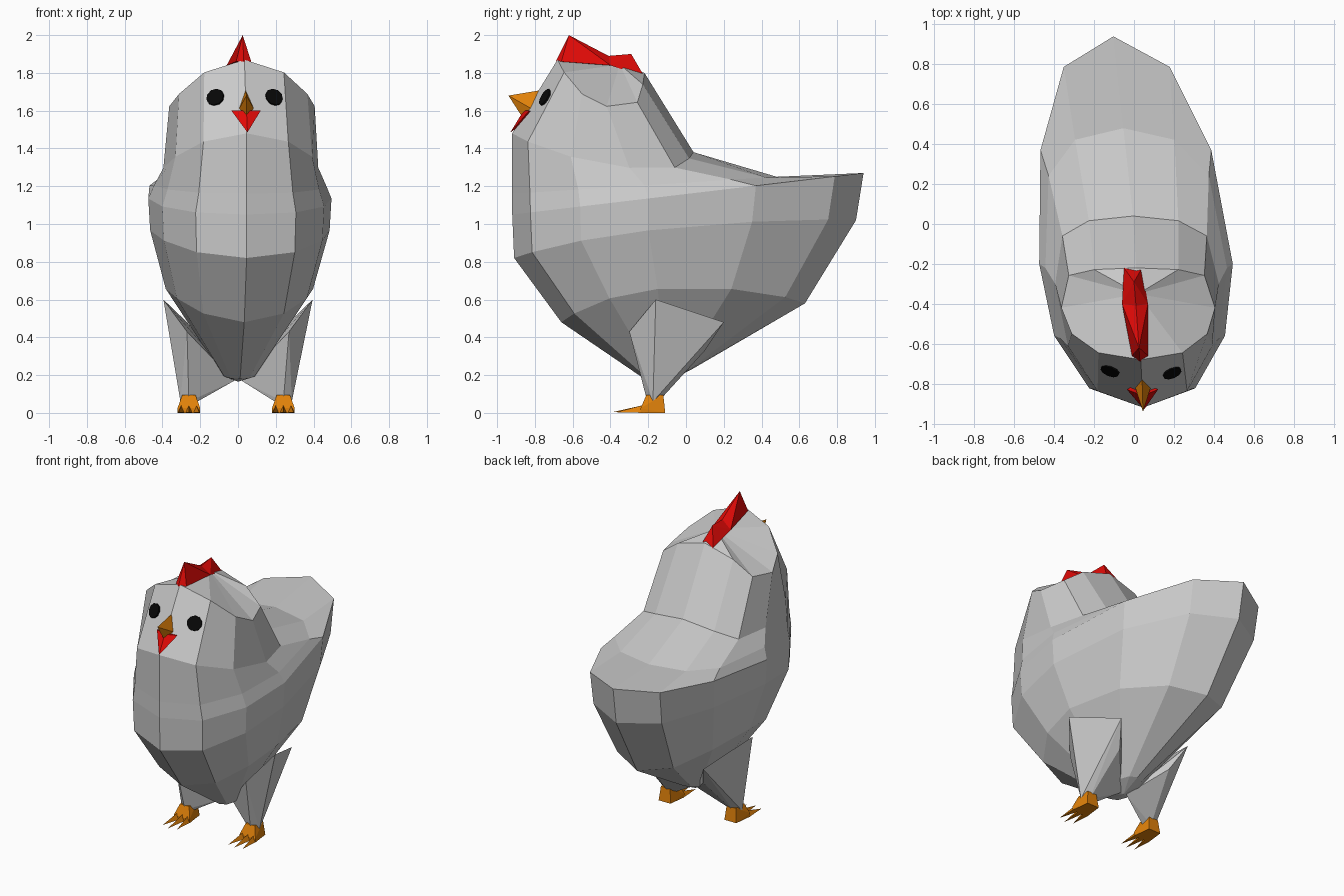
import bpy, bmesh
from math import sin, cos, pi, copysign
from mathutils import Vector
from mathutils.bvhtree import BVHTree

if "Cube" in bpy.data.objects:
    bpy.data.objects.remove(bpy.data.objects["Cube"])


def material(name, rgb):
    m = bpy.data.materials.new(name)
    m.diffuse_color = (*rgb, 1)
    m.use_nodes = True
    m.node_tree.nodes["Principled BSDF"].inputs["Base Color"].default_value = m.diffuse_color
    return m


ORANGE = material("orange", (0.75, 0.22, 0.003))
RED = material("red", (0.75, 0.003, 0.002))
BLACK = material("black", (0.002, 0.002, 0.002))


def finish(bm, name, mat=None):
    bmesh.ops.recalc_face_normals(bm, faces=bm.faces)
    me = bpy.data.meshes.new(name)
    bm.to_mesh(me)
    bm.free()
    ob = bpy.data.objects.new(name, me)
    bpy.context.collection.objects.link(ob)
    if mat:
        me.materials.append(mat)
    return ob


def hull(bm, points):
    verts = [bm.verts.new(p) for p in points]
    res = bmesh.ops.convex_hull(bm, input=verts)
    unused = {g for g in res["geom_interior"] + res["geom_unused"]
              if isinstance(g, bmesh.types.BMVert)}
    bmesh.ops.delete(bm, geom=list(unused), context='VERTS')


def hull_object(name, groups, mat=None):
    bm = bmesh.new()
    for g in groups:
        hull(bm, g)
    return finish(bm, name, mat)


# Body: twelve-sided rings from the belly up to the crown
# y front, y widest, y back, half width, z front, z back, back exponent, arch
RINGS = [
    (-0.22, -0.10, 0.03, 0.09, 0.18, 0.23, 1.0, 0.0),
    (-0.66, -0.15, 0.63, 0.39, 0.48, 0.58, 1.0, -0.9),
    (-0.91, -0.20, 0.90, 0.475, 0.82, 1.02, 1.0, -0.3),
    (-0.92, -0.20, 0.94, 0.485, 1.05, 1.27, 1.0, 0.0),
    (-0.92, -0.22, 0.48, 0.455, 1.16, 1.25, 0.6, 0.0),
    (-0.92, -0.30, 0.04, 0.41, 1.48, 1.38, 0.5, 0.7),
    (-0.68, -0.42, -0.22, 0.385, 1.87, 1.80, 0.3, 1.4),
]
SIDES = 12
bm = bmesh.new()
rings = []
for yf, ym, yb, hw, zf, zb, p, arch in RINGS:
    ring = []
    for i in range(SIDES):
        a = 2 * pi * i / SIDES
        c = cos(a)
        x = hw * copysign(abs(sin(a)) ** 0.87, sin(a))
        if abs(c) < 1e-6:
            y = ym
        elif c > 0:
            y = ym + (yf - ym) * c
        else:
            y = ym + (yb - ym) * abs(c) ** p
        z = zf + (zb - zf) * (y - yf) / (yb - yf) - arch * x * x
        ring.append(bm.verts.new((x - (0.11 if y > 0 else 0.05) * y, y, z)))
    rings.append(ring)
for lo, hi in zip(rings, rings[1:]):
    for i in range(SIDES):
        j = (i + 1) % SIDES
        bm.faces.new((lo[i], lo[j], hi[j], hi[i]))
for ring, tip in ((rings[0], (0, -0.1, 0.165)), (rings[-1], (0.02, -0.35, 1.845))):
    v = bm.verts.new(tip)
    for i in range(SIDES):
        bm.faces.new((ring[i], ring[(i + 1) % SIDES], v))
bmesh.ops.recalc_face_normals(bm, faces=bm.faces)
surface = BVHTree.FromBMesh(bm)
finish(bm, "body")

# Eyes: flat discs laid on the face
for side, ex in (("left", 0.19), ("right", -0.12)):
    loc, nor, _, _ = surface.ray_cast(Vector((ex, -3, 1.67)), Vector((0, 1, 0)))
    bm = bmesh.new()
    bmesh.ops.create_cone(bm, cap_ends=True, segments=10, radius1=0.05,
                          radius2=0.048, depth=0.016)
    rot = nor.to_track_quat('Z', 'Y')
    for v in bm.verts:
        v.co = rot @ v.co + loc
    finish(bm, side + "_eye", BLACK)

# Beak, wattle and comb
hull_object("beak", [[(0.04, -0.76, 1.71), (0.0, -0.80, 1.60), (0.09, -0.80, 1.60),
                      (0.045, -0.85, 1.54), (0.045, -0.94, 1.68)]], ORANGE)
hull_object("wattle", [[(0.045, -0.86, 1.60), (-0.035, -0.83, 1.60), (0.12, -0.83, 1.60),
                        (0.05, -0.93, 1.485), (0.04, -0.78, 1.58)]], RED)
hull_object("comb", [
    [(0.025, -0.62, 2.0), (0.03, -0.69, 1.86), (-0.01, -0.66, 1.86), (0.07, -0.66, 1.86),
     (-0.06, -0.40, 1.84), (0.07, -0.40, 1.84), (0.01, -0.41, 1.89)],
    [(0.0, -0.29, 1.90), (-0.06, -0.40, 1.84), (0.07, -0.40, 1.84),
     (-0.05, -0.22, 1.78), (0.04, -0.22, 1.78), (0.01, -0.41, 1.89)]], RED)

# Legs and clawed feet
for side, s, cx in (("left", 1, 0.24), ("right", -1, -0.26)):
    leg = [(0.395, -0.16, 0.60), (0.27, -0.30, 0.43), (0.27, 0.20, 0.48),
           (0.20, 0.10, 0.33), (0.02, -0.10, 0.17)]
    hull_object(side + "_leg", [
        [(s * x, y, z) for x, y, z in leg] +
        [(cx + dx, -0.175 + dy, 0.06)
         for dx, dy in ((0.045, 0), (-0.045, 0), (0, 0.03), (0, -0.03))]])
    foot = [[(cx + dx, y, z) for dx, y, z in (
        (-0.06, -0.24, 0), (0.06, -0.24, 0), (-0.045, -0.11, 0), (0.045, -0.11, 0),
        (-0.06, -0.24, 0.025), (0.06, -0.24, 0.025),
        (-0.035, -0.21, 0.095), (0.035, -0.21, 0.095),
        (-0.035, -0.12, 0.095), (0.035, -0.12, 0.095))]]
    for t in (-1, 0, 1):
        b = cx + 0.04 * t
        foot.append([(b - 0.02, -0.22, 0), (b + 0.02, -0.22, 0), (b, -0.23, 0.04),
                     (cx + 0.055 * t, -0.39 + 0.02 * abs(t), 0.004)])
    hull_object(side + "_foot", foot, ORANGE)
